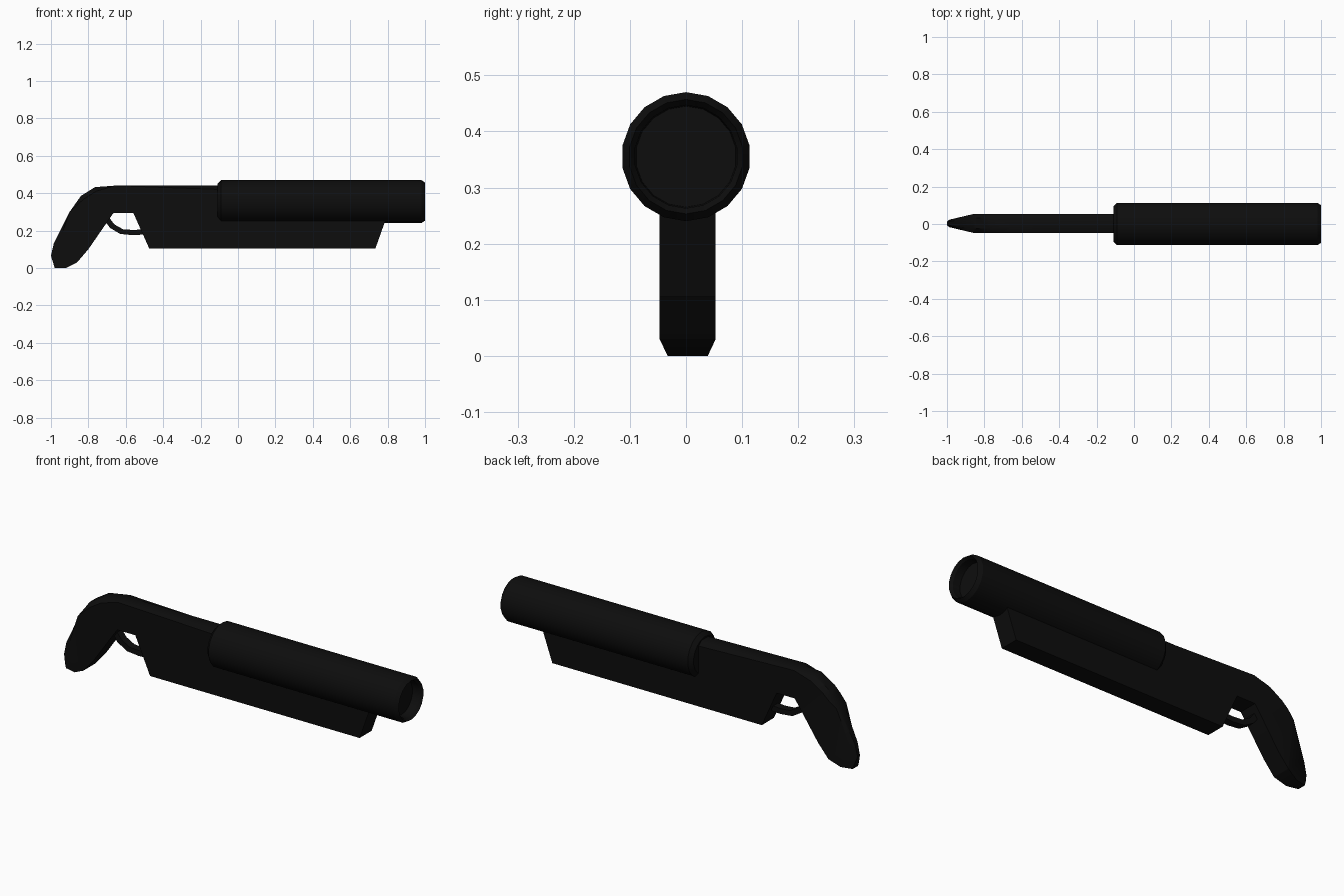
import bpy, bmesh, math
from mathutils import Vector

if "Cube" in bpy.data.objects:
    bpy.data.objects.remove(bpy.data.objects["Cube"])

black = bpy.data.materials.new("black_metal")
black.diffuse_color = (0.004, 0.004, 0.004, 1)
black.use_nodes = True
black.node_tree.nodes["Principled BSDF"].inputs["Base Color"].default_value = black.diffuse_color


def finish(bm, name, angle=30):
    bmesh.ops.recalc_face_normals(bm, faces=bm.faces)
    mesh = bpy.data.meshes.new(name)
    bm.to_mesh(mesh)
    bm.free()
    ob = bpy.data.objects.new(name, mesh)
    bpy.context.collection.objects.link(ob)
    mesh.materials.append(black)
    bpy.ops.object.select_all(action='DESELECT')
    ob.select_set(True)
    bpy.context.view_layer.objects.active = ob
    bpy.ops.object.shade_smooth_by_angle(angle=math.radians(angle))
    return ob


def prism(points, y0, y1):
    """Extrude an x/z outline along y."""
    bm = bmesh.new()
    a = [bm.verts.new((x, y0, z)) for x, z in points]
    b = [bm.verts.new((x, y1, z)) for x, z in points]
    n = len(points)
    bm.faces.new(a)
    bm.faces.new(b[::-1])
    for i in range(n):
        j = (i + 1) % n
        bm.faces.new((a[i], b[i], b[j], a[j]))
    return bm, a, b


# Body: grip, receiver and long lower casing in one side outline
spine = [(-0.05, 0.44), (-0.66, 0.44), (-0.765, 0.432), (-0.84, 0.385),
         (-0.90, 0.30), (-0.985, 0.13), (-1.0, 0.065)]
under = [(-0.98, 0), (-0.92, 0), (-0.86, 0.03), (-0.80, 0.10), (-0.70, 0.245),
         (-0.665, 0.295), (-0.56, 0.295), (-0.475, 0.105), (0.735, 0.105),
         (0.79, 0.26), (-0.05, 0.28)]
mid = 0.003
bm, a, b = prism(spine + under, mid - 0.05, mid + 0.05)

# Chamfer along the top and back of the body
edges = [bm.edges.get((side[i], side[i + 1]))
         for side in (a, b) for i in range(len(spine) - 1)]
bmesh.ops.bevel(bm, geom=edges, offset=0.022, segments=1, affect='EDGES')

# Grip narrows towards its rear
bmesh.ops.bisect_plane(bm, geom=bm.verts[:] + bm.edges[:] + bm.faces[:],
                       plane_co=(-0.86, 0, 0), plane_no=(1, 0, 0))
for v in bm.verts:
    if v.co.x < -0.86:
        s = 1 - 0.66 * (-0.86 - v.co.x) / 0.14
        v.co.y = mid + (v.co.y - mid) * s
bmesh.ops.triangulate(bm, faces=[f for f in bm.faces if len(f.verts) > 4])
finish(bm, "body")

# Trigger guard: thin curved band below the opening
outer = [(-0.71, 0.25), (-0.685, 0.215), (-0.63, 0.182), (-0.56, 0.175), (-0.49, 0.18)]
inner = [(-0.50, 0.207), (-0.56, 0.203), (-0.615, 0.207), (-0.66, 0.232), (-0.69, 0.27)]
bm, a, b = prism(outer + inner, mid - 0.02, mid + 0.02)
finish(bm, "trigger_guard")

# Barrel: 18-sided tube with chamfered ends and a recessed muzzle
SIDES, CZ = 18, 0.355
section = [(-0.11, 0.095), (-0.09, 0.115), (0.98, 0.115), (1.0, 0.102),
           (0.985, 0.092), (0.945, 0.090)]
bm = bmesh.new()
rings = []
for x, r in section:
    rings.append([bm.verts.new((x, r * math.sin(math.tau * i / SIDES),
                                CZ + r * math.cos(math.tau * i / SIDES)))
                  for i in range(SIDES)])
for p, q in zip(rings, rings[1:]):
    for i in range(SIDES):
        j = (i + 1) % SIDES
        bm.faces.new((p[i], p[j], q[j], q[i]))
bm.faces.new(rings[0])
bm.faces.new(rings[-1])
finish(bm, "barrel")
